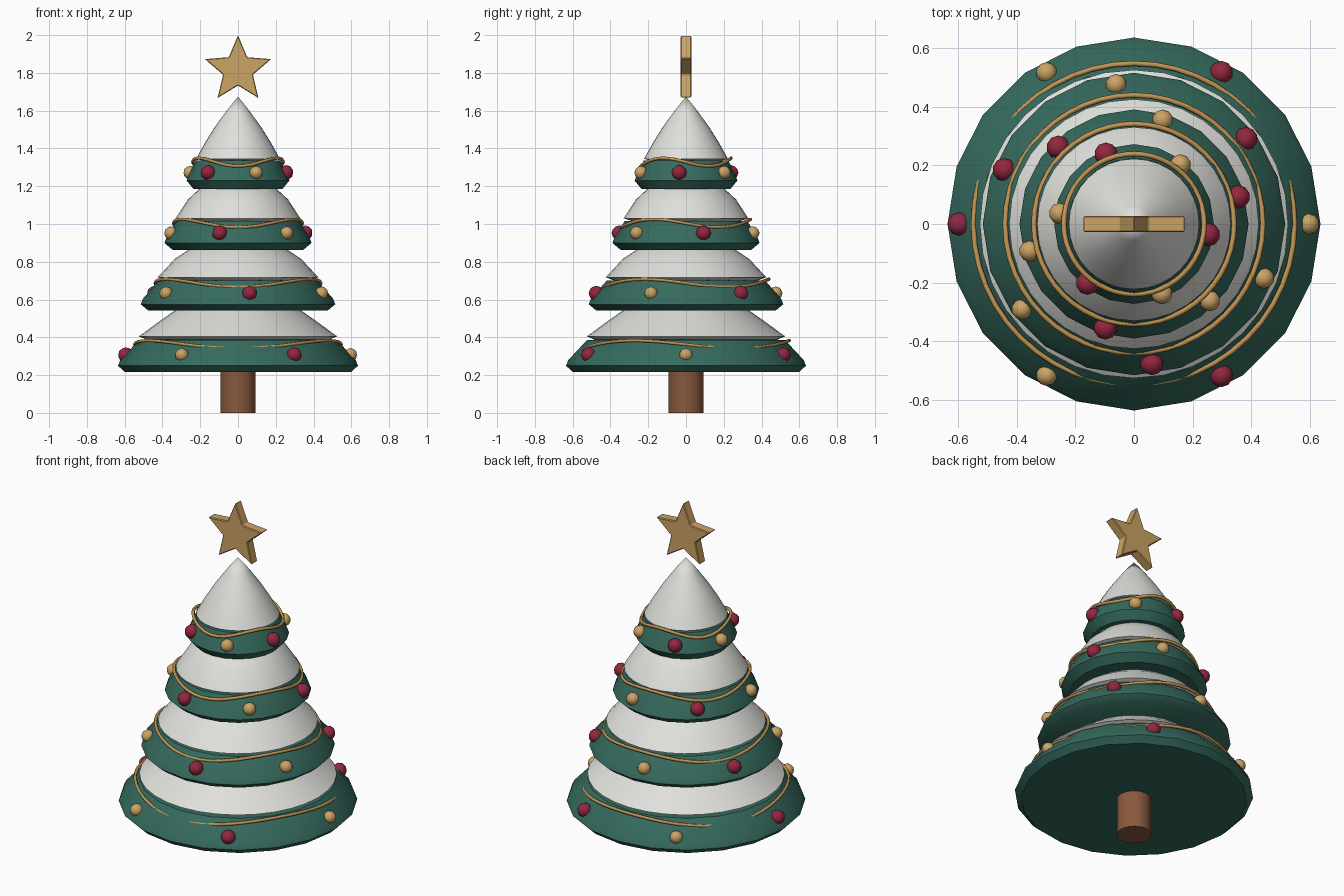
import bpy
import bmesh
import math
from mathutils import Matrix, Vector

cube = bpy.data.objects.get("Cube")
if cube:
    bpy.data.objects.remove(cube, do_unlink=True)


def material(name, rgb):
    mat = bpy.data.materials.new(name)
    mat.use_nodes = True
    colour = (*rgb, 1)
    mat.diffuse_color = colour
    mat.node_tree.nodes["Principled BSDF"].inputs["Base Color"].default_value = colour
    return mat


GREEN = material("pine green", (0.036, 0.145, 0.112))
SNOW = material("snow white", (0.74, 0.74, 0.71))
BROWN = material("bark brown", (0.25, 0.1, 0.047))
RED = material("berry red", (0.29, 0.02, 0.05))
GOLD = material("warm gold", (0.6, 0.37, 0.13))
ROPE = material("garland gold", (0.54, 0.3, 0.09))


def finish(bm, name, mat, angle=40):
    bmesh.ops.recalc_face_normals(bm, faces=bm.faces)
    mesh = bpy.data.meshes.new(name)
    bm.to_mesh(mesh)
    bm.free()
    obj = bpy.data.objects.new(name, mesh)
    bpy.context.collection.objects.link(obj)
    mesh.materials.append(mat)
    if angle:
        bpy.ops.object.select_all(action="DESELECT")
        obj.select_set(True)
        bpy.context.view_layer.objects.active = obj
        bpy.ops.object.shade_smooth_by_angle(angle=math.radians(angle))
    return obj


def lathe(name, profile, sides, mat, angle=40):
    """Revolve (radius, height) points around the z axis."""
    bm = bmesh.new()
    verts = [bm.verts.new((r, 0, z)) for r, z in profile]
    edges = [bm.edges.new(pair) for pair in zip(verts, verts[1:])]
    bmesh.ops.spin(bm, geom=verts + edges, cent=(0, 0, 0), axis=(0, 0, 1),
                   angle=math.tau, steps=sides, use_duplicate=False)
    bmesh.ops.remove_doubles(bm, verts=bm.verts, dist=0.0001)
    return finish(bm, name, mat, angle)


def baubles(name, mat, size, radius, z, start):
    """Three balls evenly spaced around a tier."""
    bm = bmesh.new()
    for k in range(3):
        a = math.radians(start + 120 * k)
        place = Matrix.Translation((radius * math.cos(a), radius * math.sin(a), z))
        bmesh.ops.create_icosphere(bm, subdivisions=2, radius=size, matrix=place)
    finish(bm, name, mat, 60)


def garland(name, radius, z):
    """Closed rope with three waves, dipping into the branches."""
    curve = bpy.data.curves.new(name, "CURVE")
    curve.dimensions = "3D"
    curve.bevel_depth = 0.009
    curve.bevel_resolution = 1
    steps = 48
    line = curve.splines.new("POLY")
    line.points.add(steps - 1)
    line.use_cyclic_u = True
    for k, point in enumerate(line.points):
        a = math.tau * k / steps
        wave = -math.sin(3 * a)
        point.co = (radius * math.cos(a), radius * math.sin(a), z + 0.021 * wave, 1)
    curve.materials.append(ROPE)
    bpy.context.collection.objects.link(bpy.data.objects.new(name, curve))


# Trunk
lathe("trunk", [(0, 0), (0.092, 0), (0.092, 0.26), (0, 0.26)], 20, BROWN)

# Branch tiers: base radius, rim radius, top radius, base z, rim z, top z
branches = [
    (0.60, 0.635, 0.525, 0.217, 0.25, 0.385),
    (0.475, 0.515, 0.42, 0.542, 0.575, 0.70),
    (0.345, 0.39, 0.325, 0.862, 0.90, 1.015),
    (0.235, 0.272, 0.225, 1.185, 1.23, 1.335),
]
# Snow caps: outline above the lip, tucked into the next tier
snow = [
    [(0.525, 0.405), (0.43, 0.475), (0.33, 0.545), (0.25, 0.60), (0, 0.60)],
    [(0.425, 0.718), (0.335, 0.815), (0.26, 0.865), (0.18, 0.92), (0, 0.92)],
    [(0.33, 1.03), (0.265, 1.13), (0.20, 1.19), (0.13, 1.23), (0, 1.23)],
    [(0.222, 1.345), (0.175, 1.43), (0.125, 1.51), (0.06, 1.60), (0, 1.675)],
]
for i, (base, rim, top, z0, z1, z2) in enumerate(branches):
    n = i + 1
    lathe(f"branch_tier_{n}",
          [(0, z0), (base, z0), (rim, z1), (rim - 0.012, z1 + 0.03),
           (top, z2), (top - 0.05, z2 + 0.003), (0, z2 + 0.003)], 20, GREEN)
    lip_r, lip_z = snow[i][0]
    lathe(f"snow_cap_{n}",
          [(0, z2 - 0.005), (lip_r - 0.06, z2 - 0.005)] + snow[i], 32, SNOW, 50)

# Garlands and baubles: rope radius, rope z, bauble radius, bauble z
trim = [
    (0.547, 0.362, 0.595, 0.307),
    (0.439, 0.687, 0.479, 0.633),
    (0.341, 1.004, 0.367, 0.952),
    (0.239, 1.328, 0.256, 1.272),
]
for i, (rope_r, rope_z, ball_r, ball_z) in enumerate(trim):
    turn = -22.7 * i
    garland(f"garland_{i + 1}", rope_r, rope_z)
    baubles(f"gold_baubles_{i + 1}", GOLD, 0.036, ball_r, ball_z, turn)
    baubles(f"red_baubles_{i + 1}", RED, 0.04, ball_r, ball_z, turn + 60)

# Star on top
bm = bmesh.new()
corners = []
for k in range(10):
    a = math.pi / 2 + math.tau * k / 10
    r = 0.083 if k % 2 else 0.184
    corners.append(bm.verts.new((r * math.cos(a), -0.028, 1.816 + r * math.sin(a))))
front = bm.faces.new(corners)
extruded = bmesh.ops.extrude_face_region(bm, geom=[front], use_keep_orig=True)
back = [v for v in extruded["geom"] if isinstance(v, bmesh.types.BMVert)]
bmesh.ops.translate(bm, verts=back, vec=Vector((0, 0.056, 0)))
star = finish(bm, "star", GOLD, 0)
bevel = star.modifiers.new("soft edges", "BEVEL")
bevel.width = 0.004
bevel.segments = 1
